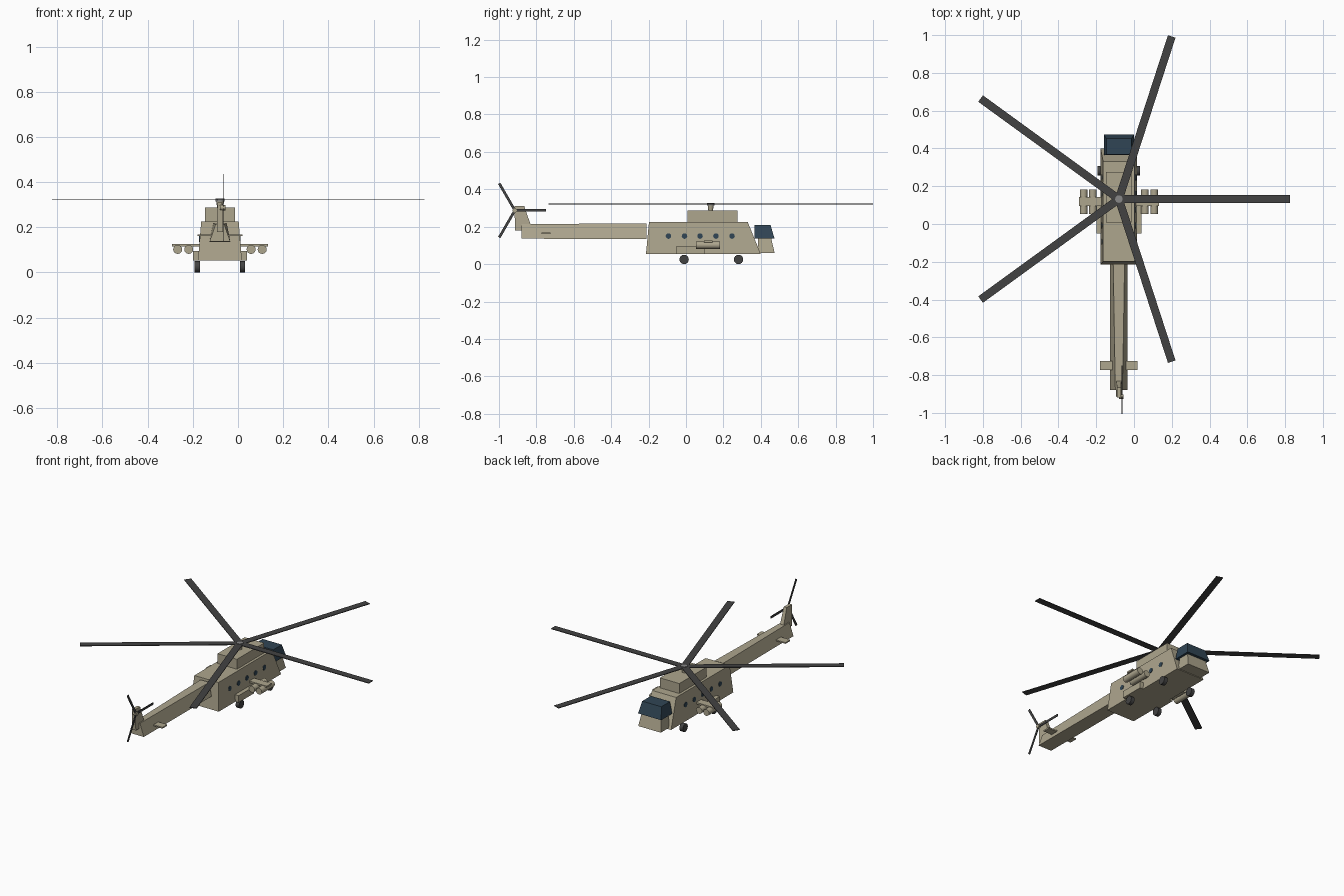
import bpy
from math import radians, pi
from mathutils import Matrix, Vector

if "Cube" in bpy.data.objects:
    bpy.data.objects.remove(bpy.data.objects["Cube"])

CX = -0.08  # helicopter centre line


def material(name, rgb):
    m = bpy.data.materials.new(name)
    m.diffuse_color = (*rgb, 1)
    m.use_nodes = True
    m.node_tree.nodes["Principled BSDF"].inputs["Base Color"].default_value = m.diffuse_color
    return m


TAN = material("tan_paint", (0.42, 0.38, 0.27))
GLASS = material("dark_glass", (0.03, 0.06, 0.09))
DARK = material("dark_rubber", (0.055, 0.055, 0.055))
GREY = material("hub_grey", (0.25, 0.25, 0.25))


def mesh_object(name, verts, faces, mat):
    me = bpy.data.meshes.new(name)
    me.from_pydata(verts, [], faces)
    me.materials.append(mat)
    ob = bpy.data.objects.new(name, me)
    bpy.context.collection.objects.link(ob)
    return ob


def hull(name, side, mat):
    """Six-sided block: side = four (y, z, half width) corners, counter-clockwise."""
    verts = [(CX + s * w, y, z) for s in (1, -1) for y, z, w in side]
    faces = [(0, 1, 2, 3), (7, 6, 5, 4)]
    faces += [((i + 1) % 4, i, i + 4, (i + 1) % 4 + 4) for i in range(4)]
    return mesh_object(name, verts, faces, mat)


def box(name, x0, x1, y0, y1, z0, z1, mat):
    ob = hull(name, [(y0, z0, 1), (y1, z0, 1), (y1, z1, 1), (y0, z1, 1)], mat)
    for i, v in enumerate(ob.data.vertices):
        v.co.x = CX + (x1 if i < 4 else x0)
    return ob


def cylinder(name, centre, r, depth, axis, mat, sides=16, r_top=None):
    rot = {'X': (0, pi / 2, 0), 'Y': (pi / 2, 0, 0), 'Z': (0, 0, 0)}[axis]
    x, y, z = centre
    bpy.ops.mesh.primitive_cone_add(vertices=sides, radius1=r, radius2=r if r_top is None else r_top,
                                    depth=depth, location=(CX + x, y, z), rotation=rot)
    ob = bpy.context.object
    ob.name = name
    ob.data.materials.append(mat)
    bpy.ops.object.shade_smooth_by_angle(angle=radians(35))
    return ob


# Fuselage, engine housing, nose and cockpit
hull("fuselage", [(-0.214, 0.053, 0.097), (0.40, 0.053, 0.097),
                  (0.33, 0.225, 0.083), (-0.198, 0.225, 0.083)], TAN)
box("engine_housing", -0.067, 0.067, 0.008, 0.276, 0.22, 0.287, TAN)
hull("nose", [(0.385, 0.059, 0.078), (0.474, 0.059, 0.078),
              (0.455, 0.14, 0.066), (0.385, 0.14, 0.066)], TAN)
hull("cockpit_glass", [(0.365, 0.137, 0.08), (0.473, 0.137, 0.08),
                       (0.452, 0.209, 0.066), (0.367, 0.209, 0.066)], GLASS)

# Tail boom, fin and stabilizer
hull("tail_boom", [(-0.88, 0.136, 0.046), (-0.212, 0.134, 0.046),
                   (-0.212, 0.218, 0.030), (-0.88, 0.214, 0.019)], TAN)
hull("tail_fin", [(-0.913, 0.18, 0.014), (-0.82, 0.18, 0.014),
                  (-0.865, 0.31, 0.010), (-0.918, 0.31, 0.010)], TAN)
box("tail_stabilizer", -0.099, 0.099, -0.772, -0.725, 0.161, 0.169, TAN)

# Stub wing across the body
box("stub_wing", -0.212, 0.212, 0.095, 0.143, 0.115, 0.125, TAN)

for s, tag in ((-1, "left"), (1, "right")):
    # Sponsons
    box("sponson_" + tag, min(s * 0.08, s * 0.119), max(s * 0.08, s * 0.119),
        -0.05, 0.10, 0.053, 0.096, TAN)
    # Wheels
    for y, end in ((-0.01, "rear"), (0.281, "front")):
        cylinder(f"wheel_{end}_{tag}", (s * 0.1, y, 0.025), 0.025, 0.024, 'X', DARK)
    # Pods under the wing
    for i, off in enumerate((0.138, 0.187)):
        cylinder(f"pod_{tag}_{i + 1}", (s * off, 0.118, 0.102), 0.02, 0.129, 'Y', TAN)
    # Round windows
    for i, y in enumerate((-0.094, -0.008, 0.075, 0.16, 0.246)):
        cylinder(f"window_{tag}_{i + 1}", (s * 0.088, y, 0.15), 0.015, 0.008, 'X', GLASS, 12)

# Main rotor
HUB = Vector((CX, 0.132, 0.322))
cylinder("rotor_mast", (0, 0.132, 0.299), 0.012, 0.036, 'Z', TAN, 16, 0.016)
cylinder("rotor_hub", (0, 0.132, 0.321), 0.02, 0.014, 'Z', GREY)
for i in range(5):
    ob = box(f"main_blade_{i + 1}", 0.0, 0.905, -0.021, 0.021, -0.002, 0.002, DARK)
    ob.data.transform(Matrix.Translation(HUB) @ Matrix.Rotation(radians(72 * i), 4, 'Z')
                      @ Matrix.Translation((-CX, 0, 0)))

# Tail rotor
TAIL = Vector((CX + 0.017, -0.915, 0.287))
cylinder("tail_rotor_hub", (0.013, -0.915, 0.287), 0.012, 0.024, 'X', TAN, 12)
for i in range(3):
    ob = box(f"tail_blade_{i + 1}", -0.002, 0.002, 0.0, 0.167, -0.007, 0.007, DARK)
    ob.data.transform(Matrix.Translation(TAIL) @ Matrix.Rotation(radians(120 * i), 4, 'X')
                      @ Matrix.Translation((-CX, 0, 0)))
